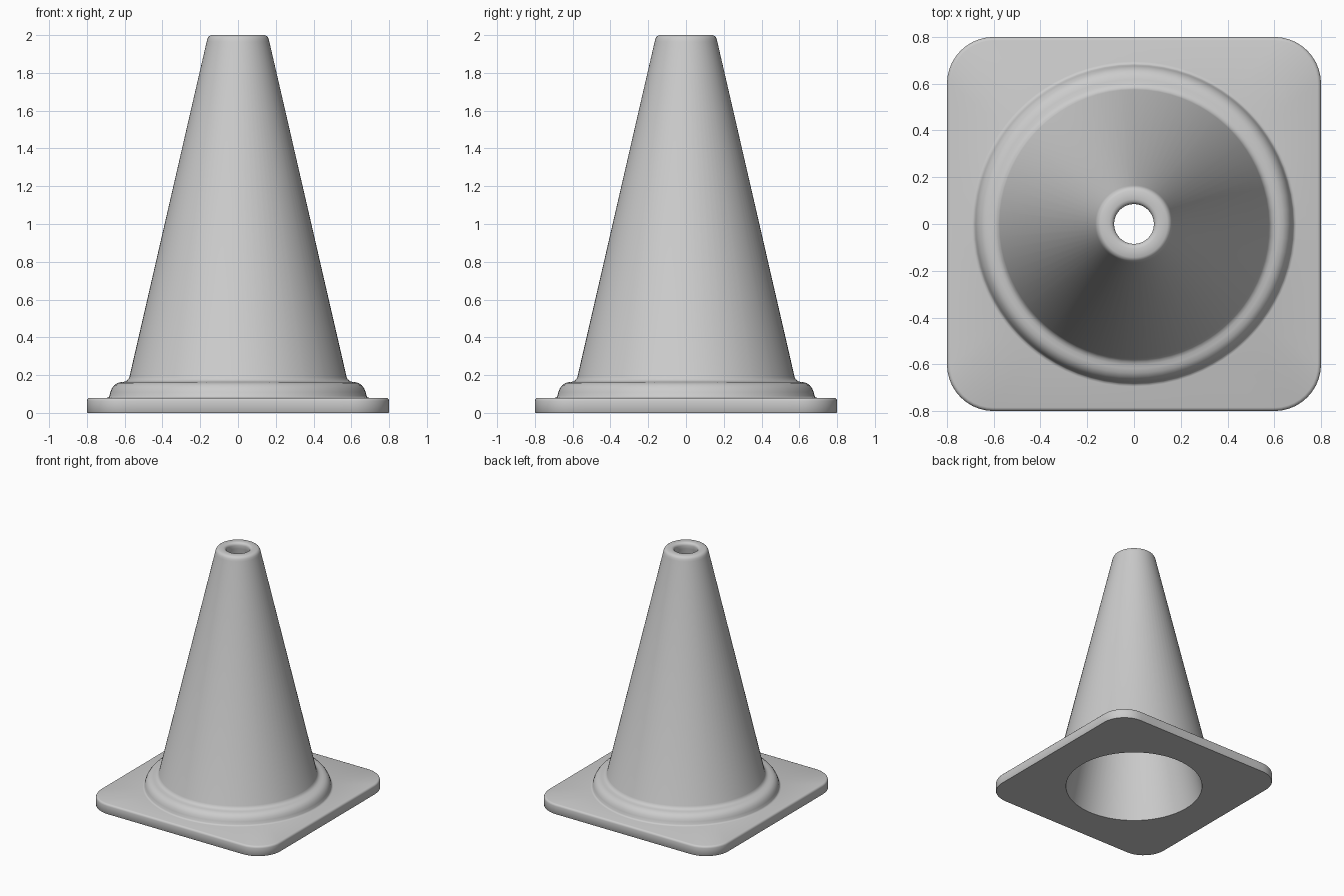
import bpy, bmesh, math

if "Cube" in bpy.data.objects:
    bpy.data.objects.remove(bpy.data.objects["Cube"])

# Shared directions around the cone: flat sides plus rounded corners of the base
SIDE, CORNER = 8, 10
HALF, RADIUS = 0.80, 0.20


def plate_outline(inset):
    """Rounded square, pulled inward by inset."""
    pts = []
    c, r = HALF - RADIUS, RADIUS - inset
    for q in range(4):
        quarter = [(c + r, -c + 2 * c * i / (2 * SIDE)) for i in range(2 * SIDE)]
        for i in range(CORNER):
            a = math.pi / 2 * i / CORNER
            quarter.append((c + r * math.cos(a), c + r * math.sin(a)))
        t = q * math.pi / 2
        pts += [(x * math.cos(t) - y * math.sin(t),
                 x * math.sin(t) + y * math.cos(t)) for x, y in quarter]
    return pts


ANGLES = [math.atan2(y, x) for x, y in plate_outline(0)]


def circle(r):
    return [(r * math.cos(a), r * math.sin(a)) for a in ANGLES]


# Plate edge: (inset, height)
plate = [(0.003, 0.0), (0.0, 0.004), (0.0, 0.064), (0.002, 0.071),
         (0.007, 0.077), (0.015, 0.08)]
# Collar, outer wall, rounded lip and hollow inside: (radius, height)
body = [(0.695, 0.08), (0.686, 0.083), (0.681, 0.09), (0.676, 0.11),
        (0.668, 0.13), (0.655, 0.147), (0.638, 0.158), (0.618, 0.163),
        (0.602, 0.165), (0.59, 0.17), (0.581, 0.178), (0.575, 0.19),
        (0.166, 1.965), (0.162, 1.981), (0.155, 1.993), (0.143, 2.0),
        (0.106, 2.0), (0.095, 1.997), (0.088, 1.99), (0.085, 1.978),
        (0.088, 1.95), (0.515, 0.0)]

rings = [(plate_outline(d), z) for d, z in plate] + [(circle(r), z) for r, z in body]

# Loft all rings into one closed shell
bm = bmesh.new()
loops = [[bm.verts.new((x, y, z)) for x, y in pts] for pts, z in rings]
n = len(ANGLES)
for k, low in enumerate(loops):
    high = loops[(k + 1) % len(loops)]
    for i in range(n):
        j = (i + 1) % n
        bm.faces.new((low[i], low[j], high[j], high[i]))
bmesh.ops.recalc_face_normals(bm, faces=bm.faces)
mesh = bpy.data.meshes.new("traffic_cone")
bm.to_mesh(mesh)
bm.free()

cone = bpy.data.objects.new("traffic_cone", mesh)
bpy.context.collection.objects.link(cone)

# Plain grey material
grey = bpy.data.materials.new("plain grey")
grey.diffuse_color = (0.6, 0.6, 0.6, 1)
grey.use_nodes = True
grey.node_tree.nodes["Principled BSDF"].inputs["Base Color"].default_value = grey.diffuse_color
mesh.materials.append(grey)

# Smooth shading with crisp edges kept
bpy.context.view_layer.objects.active = cone
cone.select_set(True)
bpy.ops.object.shade_smooth_by_angle(angle=math.radians(40))
